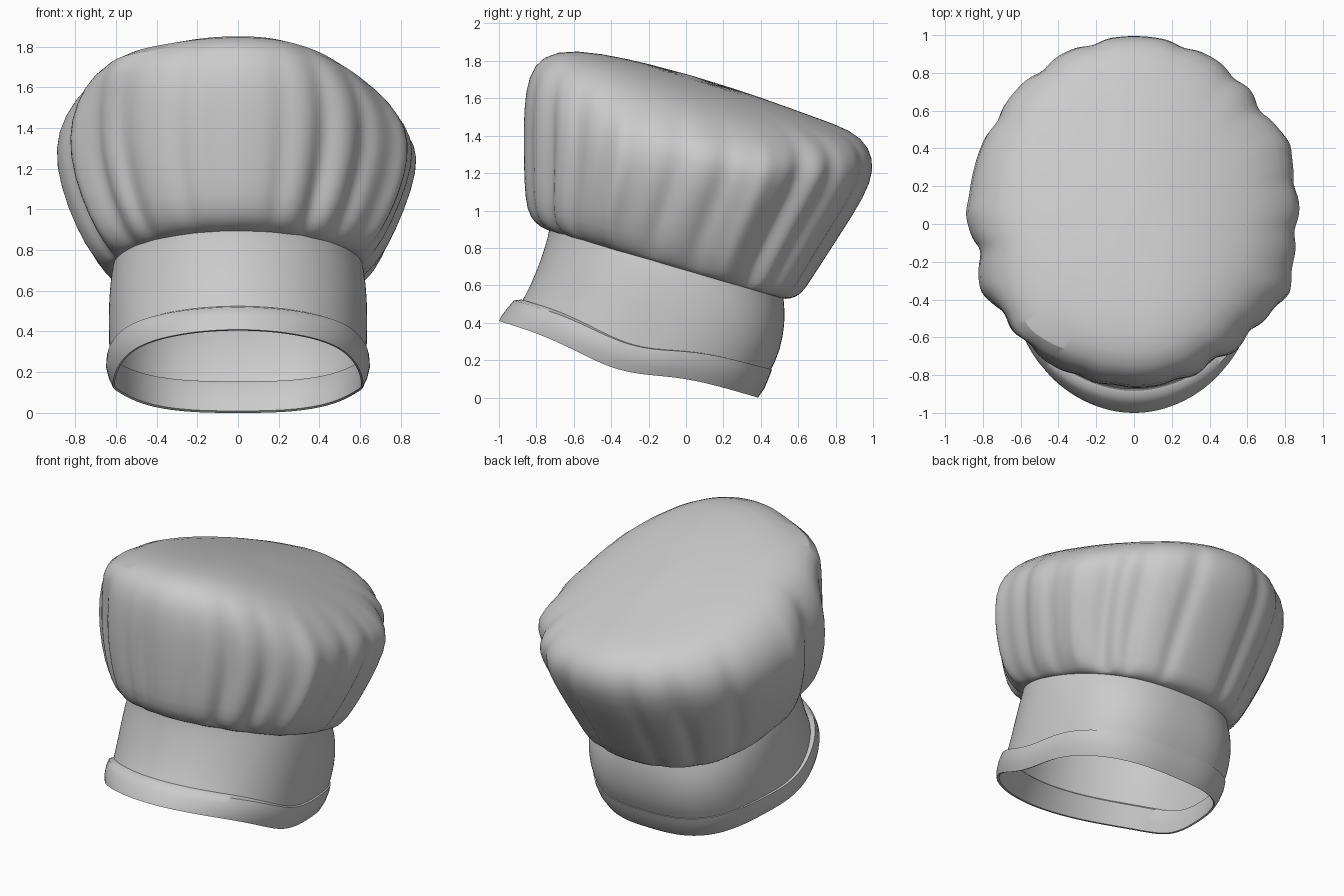
import bpy, bmesh
from math import sin, cos, radians, exp, pi, copysign

cube = bpy.data.objects.get("Cube")
if cube:
    bpy.data.objects.remove(cube)

SEGMENTS = 128

cloth = bpy.data.materials.new("light grey cloth")
cloth.use_nodes = True
COLOUR = (0.6, 0.6, 0.6, 1)
cloth.diffuse_color = COLOUR
cloth.node_tree.nodes["Principled BSDF"].inputs["Base Color"].default_value = COLOUR

# Pleats: angle from the front in degrees, depth (negative ones swell outwards)
PLEATS = [(-41, .035), (-20, .02), (-7, .015), (15, .02), (30, .05), (46, .04),
          (65, -.05), (84, .035), (100, .03), (113, -.03), (127, .06), (141, .04),
          (162, .03), (-165, .03), (-145, .035), (-122, .03),
          (-90, -.02), (-77, .06), (-65, -.03), (-54, .04)]


def angle_from(a, degrees):
    """Signed difference between an angle and a direction."""
    return (a - radians(degrees) + pi) % (2 * pi) - pi


def pleat(a):
    """Radial offset from the gathered folds."""
    return 0.01 - sum(depth * exp(-(angle_from(a, deg) / (.045 + abs(depth) / 2)) ** 2)
                      for deg, depth in PLEATS)


def ring_points(front_y, front_z, back_y, back_z, half_width,
                square=0, sag=0, fold=0, droop=0, corner=0):
    """Tilted oval, squarer at the back, from its front and back points.
    Droop lowers its left side, corner pulls out a point at the front right."""
    mid, half = (front_y + back_y) / 2, (back_y - front_y) / 2
    tilt = (back_z - front_z) / 2
    for i in range(SEGMENTS):
        a = 2 * pi * i / SEGMENTS
        power = 2 / (2 + square * (1 - cos(a)) / 2)
        s = copysign(abs(sin(a)) ** power, sin(a))
        c = copysign(abs(cos(a)) ** power, cos(a))
        r = 1 + fold * pleat(a) + corner * exp(-(angle_from(a, -48) / 0.28) ** 2)
        z = (front_z + back_z) / 2 - tilt * c
        z -= droop * max(0, cos(a - radians(100))) ** 2
        z -= sag * exp(-((c - 0.08) / 0.43) ** 2)
        yield half_width * s * r, mid - half * c * r, z


def loft(name, rings, cap=None, closed=False, subdivide=0):
    bm = bmesh.new()
    loops = [[bm.verts.new(p) for p in ring_points(*r)] for r in rings]
    pairs = list(zip(loops, loops[1:]))
    if closed:
        pairs.append((loops[-1], loops[0]))
    for low, high in pairs:
        for i in range(SEGMENTS):
            j = (i + 1) % SEGMENTS
            bm.faces.new((low[i], low[j], high[j], high[i]))
    if cap:
        tip = bm.verts.new(cap)
        for i in range(SEGMENTS):
            bm.faces.new((loops[-1][i], loops[-1][(i + 1) % SEGMENTS], tip))
    bmesh.ops.recalc_face_normals(bm, faces=bm.faces)
    mesh = bpy.data.meshes.new(name)
    bm.to_mesh(mesh)
    bm.free()
    mesh.materials.append(cloth)
    obj = bpy.data.objects.new(name, mesh)
    bpy.context.collection.objects.link(obj)
    bpy.ops.object.select_all(action="DESELECT")
    bpy.context.view_layer.objects.active = obj
    obj.select_set(True)
    bpy.ops.object.shade_smooth_by_angle(angle=radians(50))
    if subdivide:
        mod = obj.modifiers.new("smooth", "SUBSURF")
        mod.levels = mod.render_levels = subdivide


# Folded hem around the opening
loft("hem", [
    (-.865, .51, .43, .14, .612, .7, .07),
    (-.925, .45, .40, .06, .610, .7, .07),
    (-.98, .405, .375, .01, .605, .7, .07),
    (-1.0, .41, .385, 0, .615, .7, .07),
    (-.985, .44, .42, .05, .635, .7, .07),
    (-.95, .485, .445, .11, .648, .7, .07),
    (-.92, .52, .46, .15, .645, .7, .07),
    (-.88, .525, .43, .155, .618, .7, .07),
], closed=True)

# Plain band gripping the head
loft("headband", [
    (-.88, .51, .45, .14, .63, .7, .07),
    (-.83, .60, .505, .25, .635, .7, .04),
    (-.77, .75, .53, .40, .635, .6, .015),
    (-.735, .87, .525, .50, .62, .4),
    (-.73, .91, .52, .54, .61, .4),
], subdivide=1)

# Gathered puffy crown with a sloping, lightly domed top
loft("crown", [
    (-.72, .89, .51, .53, .61, .4, 0, .2),
    (-.75, .90, .55, .525, .635, .4, 0, .5),
    (-.80, .93, .61, .55, .665, .3, 0, .9),
    (-.845, 1.0, .66, .63, .725, .2, 0, 1.1),
    (-.855, 1.15, .80, .85, .81, .1, 0, 1.2),
    (-.86, 1.35, .95, 1.08, .875, 0, 0, 1, .02),
    (-.86, 1.55, 1.0, 1.22, .87, 0, 0, .75, .07),
    (-.84, 1.72, .98, 1.34, .80, 0, 0, .4, .12, .06),
    (-.77, 1.83, .89, 1.43, .69, 0, 0, .1, .12, .13),
    (-.60, 1.865, .70, 1.495, .54, 0, 0, 0, .08, .03),
    (-.30, 1.81, .36, 1.62, .28, 0, 0, 0, .02),
], cap=(0, .02, 1.725), subdivide=1)
